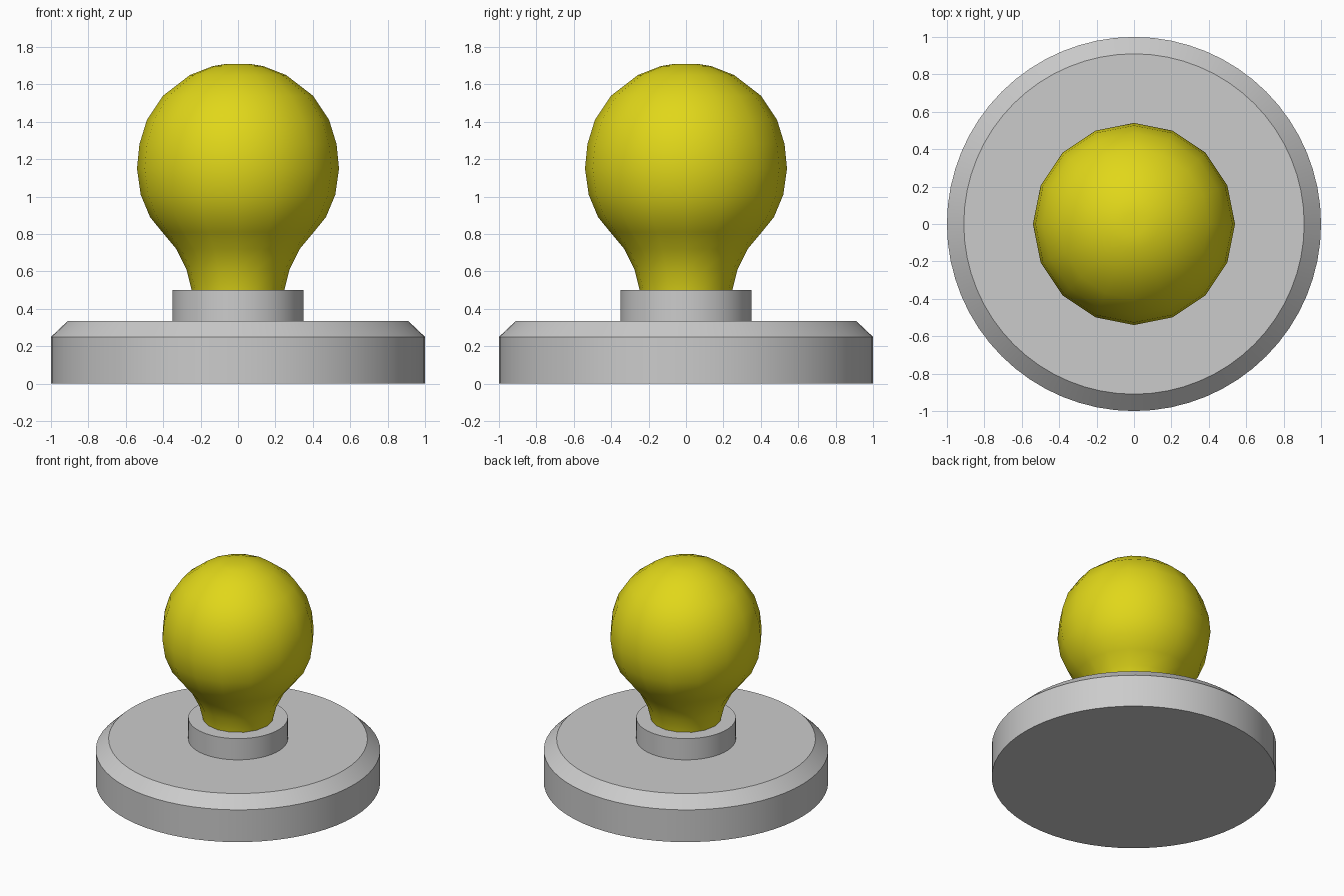
import bpy, bmesh, math

if "Cube" in bpy.data.objects:
    bpy.data.objects.remove(bpy.data.objects["Cube"])

def lathe(name, profile, sides, angle):
    """Revolve an (r, z) profile round z; r = 0 ends become poles, others get caps."""
    bm = bmesh.new()
    rings = []
    for r, z in profile:
        if r == 0:
            rings.append([bm.verts.new((0, 0, z))] * sides)
        else:
            rings.append([bm.verts.new((r * math.cos(2 * math.pi * i / sides),
                                        r * math.sin(2 * math.pi * i / sides), z))
                          for i in range(sides)])
    for a, b in zip(rings, rings[1:]):
        for i in range(sides):
            j = (i + 1) % sides
            bm.faces.new(list(dict.fromkeys((a[i], a[j], b[j], b[i]))))
    if profile[0][0]:
        bm.faces.new(rings[0][::-1])
    if profile[-1][0]:
        bm.faces.new(rings[-1])
    bmesh.ops.recalc_face_normals(bm, faces=bm.faces)
    mesh = bpy.data.meshes.new(name)
    bm.to_mesh(mesh)
    bm.free()
    obj = bpy.data.objects.new(name, mesh)
    bpy.context.collection.objects.link(obj)
    bpy.ops.object.select_all(action='DESELECT')
    obj.select_set(True)
    bpy.context.view_layer.objects.active = obj
    bpy.ops.object.shade_smooth_by_angle(angle=math.radians(angle))
    return obj

# Round base with bevelled rim, and the socket collar on it
lathe("base", [(1, 0), (1, 0.25), (0.91, 0.335)], 64, 30)
lathe("socket", [(0.35, 0.33), (0.35, 0.50)], 64, 30)

# Glass bulb: sixteen-sided, smooth shaded
bulb = lathe("bulb", [(0.245, 0.48), (0.25, 0.51), (0.275, 0.61), (0.33, 0.72),
                      (0.405, 0.81), (0.47, 0.89), (0.52, 1.01), (0.54, 1.15),
                      (0.527, 1.28), (0.487, 1.41), (0.40, 1.54), (0.257, 1.65),
                      (0.134, 1.698), (0.06, 1.71), (0, 1.71)], 16, 60)
yellow = bpy.data.materials.new("yellow_glass")
yellow.diffuse_color = (0.75, 0.68, 0.01, 1)
yellow.use_nodes = True
yellow.node_tree.nodes["Principled BSDF"].inputs["Base Color"].default_value = yellow.diffuse_color
bulb.data.materials.append(yellow)
